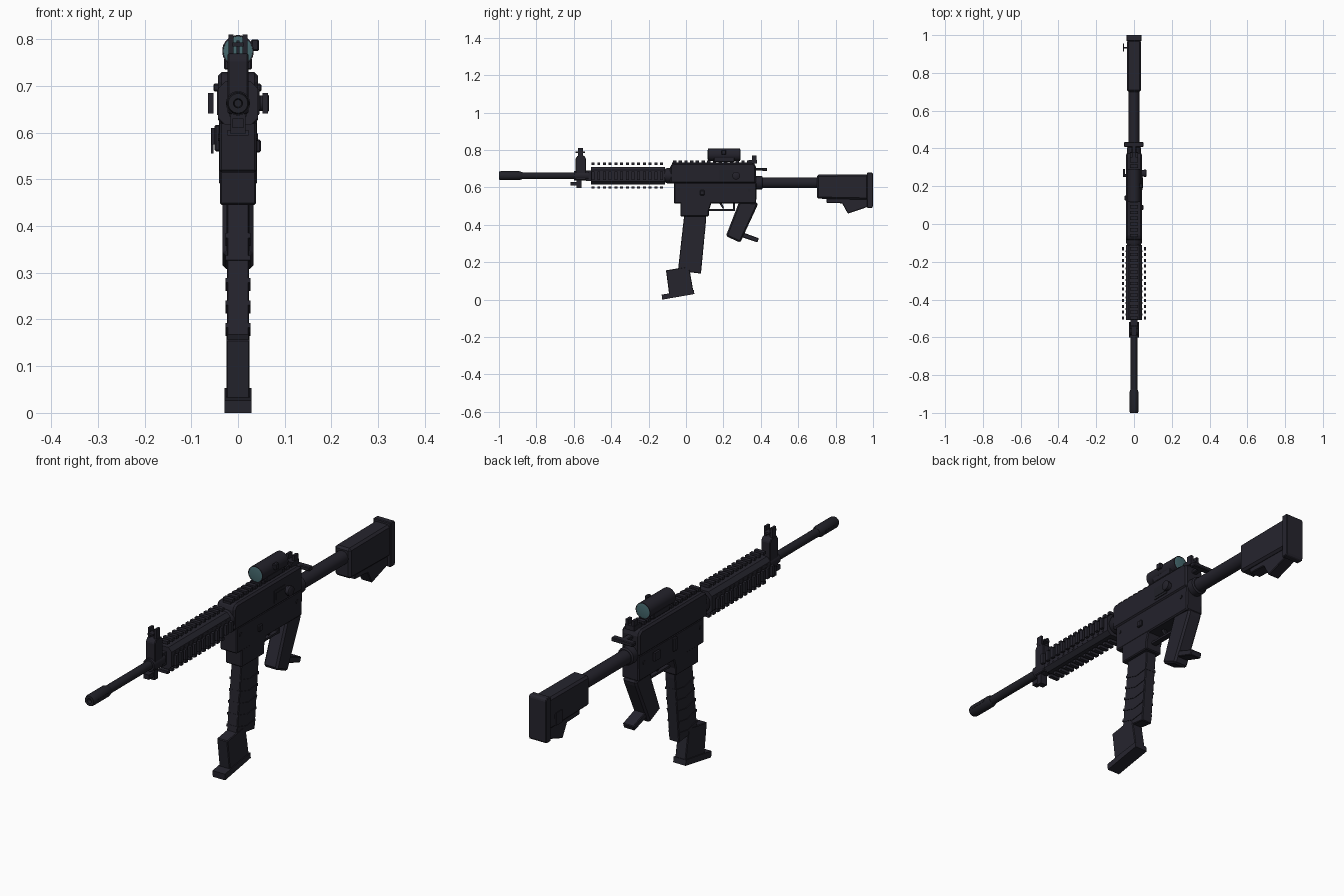
import bpy, bmesh, math
from mathutils import Matrix, Vector


def material(name, rgb):
    m = bpy.data.materials.new(name)
    m.diffuse_color = (*rgb, 1)
    return m


BODY = material("dark_body", (0.017, 0.016, 0.024))
POLY = material("dark_polymer", (0.019, 0.018, 0.027))
STEEL = material("dark_steel", (0.015, 0.015, 0.021))
LENS = material("teal_glass", (0.06, 0.14, 0.155))


def finish(name, bm, mat, bevel=0, smooth=False):
    bmesh.ops.recalc_face_normals(bm, faces=bm.faces)
    me = bpy.data.meshes.new(name)
    bm.to_mesh(me)
    bm.free()
    me.materials.append(mat)
    ob = bpy.data.objects.new(name, me)
    bpy.context.collection.objects.link(ob)
    if bevel:
        b = ob.modifiers.new("bevel", "BEVEL")
        b.width, b.segments = bevel, 1
    if smooth:
        bpy.context.view_layer.objects.active = ob
        ob.select_set(True)
        bpy.ops.object.shade_smooth_by_angle(angle=math.radians(35))
        ob.select_set(False)
    return ob


def add_box(bm, x0, x1, y0, y1, z0, z1):
    mat = Matrix.Translation(((x0 + x1) / 2, (y0 + y1) / 2, (z0 + z1) / 2)) @ \
        Matrix.Diagonal((x1 - x0, y1 - y0, z1 - z0, 1))
    bmesh.ops.create_cube(bm, size=1, matrix=mat)


def boxes(name, specs, mat=BODY, bevel=0):
    bm = bmesh.new()
    for s in specs:
        add_box(bm, *s)
    return finish(name, bm, mat, bevel)


def prism(name, pts, w, mat=BODY, bevel=0):
    """Side profile in (y, z), extruded to x = -w..w."""
    bm = bmesh.new()
    f = bm.faces.new([bm.verts.new((-w, y, z)) for y, z in pts])
    r = bmesh.ops.extrude_face_region(bm, geom=[f])
    bmesh.ops.translate(bm, vec=(2 * w, 0, 0), verts=[v for v in r["geom"] if isinstance(v, bmesh.types.BMVert)])
    return finish(name, bm, mat, bevel)


def lathe(name, rings, origin, axis="y", mat=BODY, n=20):
    """Rings of (distance along axis, radius) swept round the axis."""
    bm = bmesh.new()
    loops = []
    for d, r in rings:
        loop = []
        for i in range(n):
            a = 2 * math.pi * (i + 0.5) / n
            c, s = r * math.cos(a), r * math.sin(a)
            p = Vector((c, d, s)) if axis == "y" else Vector((d, c, s))
            loop.append(bm.verts.new(p + Vector(origin)))
        loops.append(loop)
    for a, b in zip(loops, loops[1:]):
        for i in range(n):
            bm.faces.new((a[i], a[(i + 1) % n], b[(i + 1) % n], b[i]))
    bm.faces.new(loops[0])
    bm.faces.new(loops[-1])
    return finish(name, bm, mat, 0, True)


# Barrel and muzzle
BZ = 0.663
lathe("barrel", [(-0.9, 0.018), (-0.1, 0.018)], (0, 0, BZ), mat=STEEL)
lathe("muzzle_tube", [(-0.985, 0.008), (-1.0, 0.010), (-1.0, 0.021), (-0.99, 0.024), (-0.89, 0.024),
                      (-0.875, 0.019)], (0, 0, BZ), mat=STEEL)
boxes("muzzle_slots", [(s * 0.0225 - 0.002, s * 0.0225 + 0.002, -0.975, -0.905, BZ - 0.004, BZ + 0.004)
                       for s in (-1, 1)], STEEL)

# Front sight
lathe("sight_collar", [(-0.6, 0.026), (-0.52, 0.026)], (0, 0, BZ))
prism("front_sight_base", [(-0.59, 0.64), (-0.535, 0.64), (-0.535, 0.755), (-0.545, 0.77), (-0.58, 0.77),
                           (-0.59, 0.755)], 0.022, BODY, 0.003)
boxes("front_sight_ears", [(-0.020, -0.010, -0.578, -0.552, 0.765, 0.81), (0.010, 0.020, -0.578, -0.552, 0.765, 0.81),
                           (-0.003, 0.003, -0.568, -0.562, 0.765, 0.797)])
boxes("front_sight_cap", [(-0.012, 0.012, -0.59, -0.54, 0.785, 0.793)])
boxes("front_lug", [(-0.016, 0.016, -0.585, -0.56, 0.597, 0.645), (-0.012, 0.012, -0.617, -0.58, 0.61, 0.63),
                    (-0.018, 0.018, -0.535, -0.505, 0.635, 0.69)])

# Handguard: octagonal core, side slats and rail teeth on four sides
bm = bmesh.new()
c, w, h = 0.016, 0.043, 0.047
sec = [(w, h - c), (w - c, h), (c - w, h), (-w, h - c), (-w, c - h), (c - w, -h), (w - c, -h), (w, c - h)]
f = bm.faces.new([bm.verts.new((x, -0.507, BZ + z)) for x, z in sec])
r = bmesh.ops.extrude_face_region(bm, geom=[f])
bmesh.ops.translate(bm, vec=(0, 0.395, 0), verts=[v for v in r["geom"] if isinstance(v, bmesh.types.BMVert)])
finish("handguard", bm, POLY)
teeth = []
for i in range(13):
    y = -0.497 + i * 0.0305
    a, b = y - 0.008, y + 0.008
    for s in (-1, 1):
        teeth.append((s * 0.058 - 0.006, s * 0.058 + 0.006, a, b, BZ - 0.022, BZ + 0.022))
        z = BZ + s * 0.063
        teeth.append((-0.022, 0.022, a, b, z - 0.006, z + 0.006))
boxes("handguard_rail_teeth", teeth, POLY)
boxes("handguard_ribs", [(-0.0445, 0.0445, -0.485 + i * 0.0305, -0.475 + i * 0.0305, BZ - 0.025, BZ + 0.025)
                         for i in range(12)], POLY)
lathe("handguard_ring", [(-0.115, 0.034), (-0.1, 0.042), (-0.075, 0.042)], (0, 0, BZ))

# Receiver
prism("upper_receiver", [(-0.085, 0.62), (0.375, 0.62), (0.375, 0.715), (0.36, 0.73), (-0.07, 0.73),
                         (-0.085, 0.715)], 0.043, BODY, 0.008)
prism("lower_receiver", [(-0.065, 0.515), (0.29, 0.515), (0.375, 0.515), (0.378, 0.625), (-0.065, 0.625)],
      0.040, BODY, 0.005)
prism("magazine_well", [(-0.03, 0.445), (0.122, 0.445), (0.122, 0.475), (0.14, 0.53), (-0.03, 0.53)],
      0.039, BODY, 0.004)
boxes("top_rail", [(-0.018, 0.018, -0.075, 0.365, 0.725, 0.734)] +
      [(-0.022, 0.022, -0.07 + i * 0.0305, -0.052 + i * 0.0305, 0.73, 0.744) for i in range(14)])
boxes("ejection_port_cover", [(0.042, 0.046, 0.18, 0.255, 0.64, 0.692)], STEEL)
boxes("bolt", [(0.045, 0.048, 0.19, 0.245, 0.65, 0.68)], STEEL)
lathe("forward_assist", [(0.04, 0.017), (0.053, 0.017), (0.053, 0.021), (0.063, 0.021), (0.066, 0.016)],
      (0, 0.268, 0.663), "x", n=14)
boxes("magazine_release", [(0.038, 0.049, 0.075, 0.1, 0.558, 0.585)], BODY, 0.003)
boxes("bolt_catch", [(-0.05, -0.038, 0.125, 0.15, 0.56, 0.617)], BODY, 0.003)
boxes("selector_lever", [(-0.056, -0.038, 0.25, 0.265, 0.585, 0.6), (-0.057, -0.048, 0.25, 0.29, 0.575, 0.61)])
for s in (-1, 1):
    for y, z in ((-0.04, 0.59), (0.34, 0.585)):
        lathe("receiver_pin", [(s * 0.038, 0.008), (s * 0.043, 0.008)], (0, y, z), "x", STEEL, 10)
boxes("charging_handle", [(-0.012, 0.012, 0.37, 0.43, 0.69, 0.705), (-0.053, 0.05, 0.408, 0.434, 0.688, 0.705)],
      BODY, 0.003)

# Trigger and guard
boxes("trigger_guard", [(-0.012, 0.012, 0.115, 0.262, 0.475, 0.484), (-0.012, 0.012, 0.252, 0.262, 0.475, 0.52)])
prism("trigger", [(0.175, 0.52), (0.19, 0.52), (0.205, 0.487), (0.196, 0.487)], 0.007, STEEL)

# Grip with heel plate
prism("pistol_grip", [(0.285, 0.525), (0.385, 0.518), (0.378, 0.495), (0.29, 0.305), (0.213, 0.34)],
      0.033, POLY, 0.008)
prism("grip_heel", [(0.28, 0.368), (0.39, 0.328), (0.382, 0.306), (0.272, 0.343)], 0.026, POLY, 0.003)

# Magazine: main body, angled ribs, lower section and floor plate
prism("magazine", [(-0.01, 0.45), (0.107, 0.45), (0.107, 0.422), (0.08, 0.139), (-0.043, 0.155)], 0.024, POLY, 0.003)
for i in range(5):
    t = 0.385 - i * 0.048
    y = -0.043 + (t - 0.155) * 0.119
    prism("magazine_rib", [(y - 0.002, t), (y + 0.06, t - 0.018), (y + 0.119, t - 0.010), (y + 0.118, t - 0.02),
                           (y + 0.06, t - 0.028), (y - 0.003, t - 0.01)], 0.0265, POLY)
prism("magazine_lower", [(-0.107, 0.157), (0.016, 0.177), (0.041, 0.035), (-0.088, 0.012)], 0.025, POLY, 0.003)
prism("magazine_floor", [(-0.13, 0.027), (-0.06, 0.038), (0.041, 0.053), (0.045, 0.03), (-0.128, 0.0)], 0.029, POLY)

# Buffer tube and stock
lathe("buffer_tube", [(0.37, 0.029), (0.72, 0.029)], (0, 0, 0.625))
lathe("tube_nut", [(0.375, 0.037), (0.405, 0.037), (0.41, 0.031)], (0, 0, 0.625))
prism("stock", [(0.70, 0.54), (0.975, 0.535), (0.975, 0.67), (0.70, 0.668)], 0.037, POLY, 0.009)
prism("stock_lower", [(0.75, 0.54), (0.75, 0.518), (0.835, 0.515), (0.865, 0.46), (0.975, 0.497), (0.975, 0.54)],
      0.026, POLY, 0.003)
prism("butt_pad", [(0.968, 0.49), (0.995, 0.49), (1.0, 0.5), (1.0, 0.672), (0.995, 0.68), (0.968, 0.68)],
      0.041, POLY, 0.003)
boxes("sling_loop", [(-0.058, -0.053, 0.912, 0.955, 0.556, 0.61), (-0.054, -0.035, 0.928, 0.938, 0.575, 0.59)])

# Optic and rear sight
OZ = 0.775
lathe("optic_tube", [(0.125, 0.029), (0.117, 0.031), (0.117, 0.034), (0.29, 0.034), (0.29, 0.031), (0.282, 0.029)],
      (0, 0, OZ), n=24)
for y in (0.1185, 0.2885):
    lathe("optic_lens", [(y - 0.003, 0.022), (y - 0.001, 0.0315), (y + 0.001, 0.0315), (y + 0.003, 0.022)],
          (0, 0, OZ), mat=LENS, n=24)
boxes("optic_mount", [(-0.03, 0.03, 0.15, 0.26, 0.735, 0.76)], BODY, 0.003)
boxes("optic_knob", [(0.028, 0.045, 0.19, 0.215, 0.775, 0.80)], BODY, 0.003)
boxes("rear_sight", [(-0.022, 0.022, 0.335, 0.38, 0.728, 0.748), (-0.02, -0.008, 0.352, 0.378, 0.745, 0.77),
                     (0.008, 0.02, 0.352, 0.378, 0.745, 0.77)])
